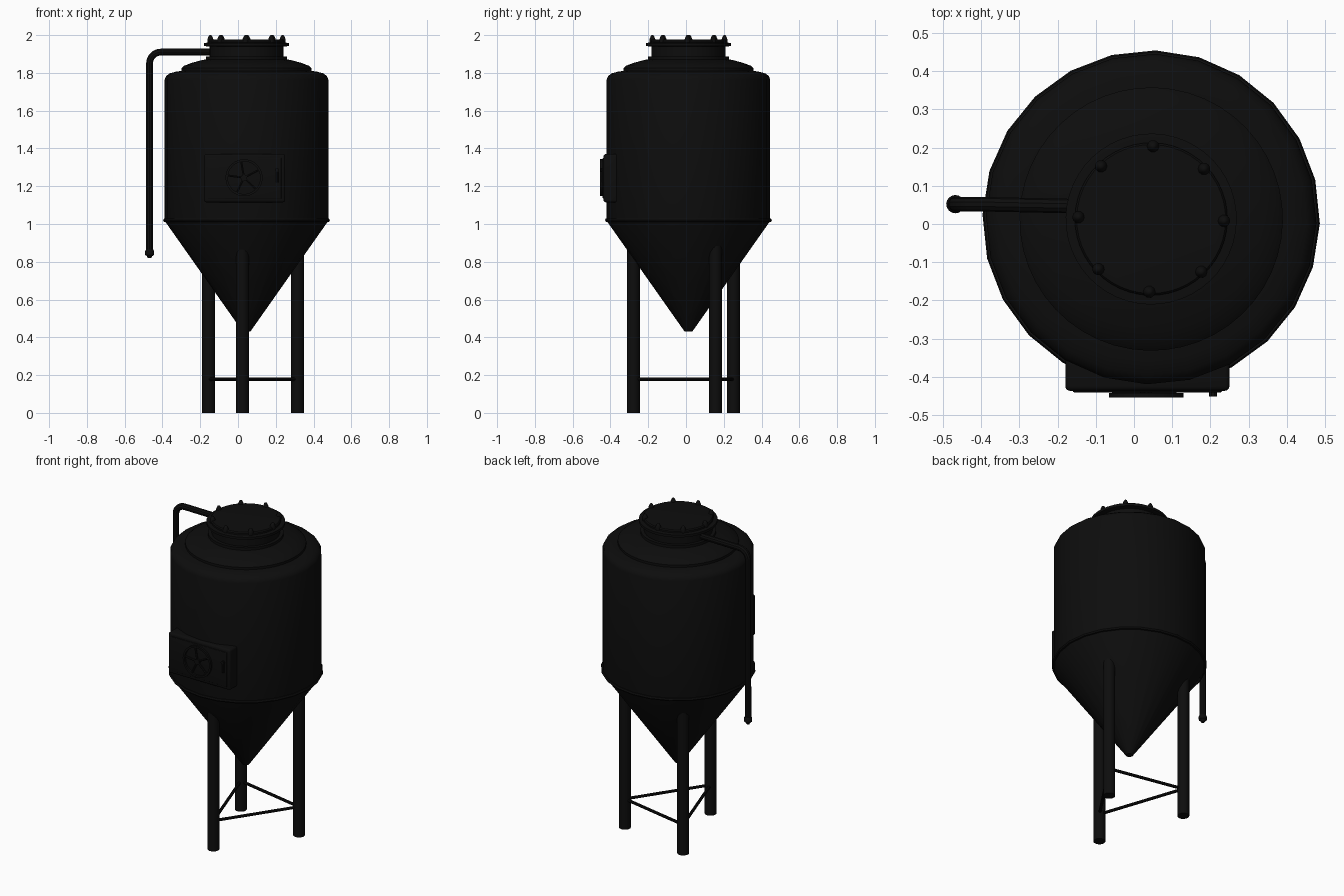
import bpy, bmesh
from math import pi, sin, cos, radians
from mathutils import Vector

if "Cube" in bpy.data.objects:
    bpy.data.objects.remove(bpy.data.objects["Cube"])

CX, CY = 0.045, 0.013   # tank axis
TURN = radians(-1.5)

black = bpy.data.materials.new("black_metal")
black.diffuse_color = (0.004, 0.004, 0.004, 1)
black.use_nodes = True
black.node_tree.nodes["Principled BSDF"].inputs["Base Color"].default_value = black.diffuse_color


def finish(obj, angle=35):
    obj.data.materials.append(black)
    bpy.ops.object.select_all(action='DESELECT')
    obj.select_set(True)
    bpy.context.view_layer.objects.active = obj
    bpy.ops.object.shade_smooth_by_angle(angle=radians(angle))
    return obj


def from_bmesh(name, bm):
    bmesh.ops.recalc_face_normals(bm, faces=bm.faces)
    mesh = bpy.data.meshes.new(name)
    bm.to_mesh(mesh)
    bm.free()
    obj = bpy.data.objects.new(name, mesh)
    bpy.context.collection.objects.link(obj)
    return finish(obj)


def lathe(name, profile, x=CX, y=CY, sides=24):
    """Turned solid from (radius, z) pairs, capped at both ends."""
    bm = bmesh.new()
    rings = [[bm.verts.new((x + r * cos(TURN + 2 * pi * i / sides),
                            y + r * sin(TURN + 2 * pi * i / sides), z))
              for i in range(sides)] for r, z in profile]
    for a, b in zip(rings, rings[1:]):
        for i in range(sides):
            j = (i + 1) % sides
            bm.faces.new((a[i], a[j], b[j], b[i]))
    bm.faces.new(rings[0])
    bm.faces.new(rings[-1])
    return from_bmesh(name, bm)


def tube(name, points, radius, res=3):
    """Round bar swept along points."""
    curve = bpy.data.curves.new(name, 'CURVE')
    curve.dimensions = '3D'
    curve.bevel_depth = radius
    curve.bevel_resolution = res
    curve.use_fill_caps = True
    spline = curve.splines.new('POLY')
    spline.points.add(len(points) - 1)
    for p, co in zip(spline.points, points):
        p.co = (*co, 1)
    obj = bpy.data.objects.new(name, curve)
    bpy.context.collection.objects.link(obj)
    bpy.ops.object.select_all(action='DESELECT')
    obj.select_set(True)
    bpy.context.view_layer.objects.active = obj
    bpy.ops.object.convert(target='MESH')
    return finish(bpy.context.object)


def box(name, lo, hi, bevel):
    bm = bmesh.new()
    bmesh.ops.create_cube(bm, size=1)
    lo, hi = Vector(lo), Vector(hi)
    for v in bm.verts:
        v.co = (lo + hi) / 2 + v.co * (hi - lo)
    bmesh.ops.bevel(bm, geom=bm.edges[:], offset=bevel, segments=3,
                    profile=0.5, affect='EDGES')
    return from_bmesh(name, bm)


# Tank: cone, cylinder wall and rounded shoulder
lathe("tank_body", [(0.02, 0.43), (0.43, 1.012), (0.433, 1.03), (0.433, 1.765),
                    (0.426, 1.783), (0.408, 1.797), (0.375, 1.806), (0.335, 1.812)])
lathe("tank_rim", [(0.425, 1.01), (0.438, 1.012), (0.442, 1.02),
                   (0.438, 1.028), (0.425, 1.03)])

# Domed top cap, neck and lid
lathe("top_cap", [(0.345, 1.80), (0.345, 1.825), (0.33, 1.838), (0.29, 1.853),
                  (0.235, 1.868), (0.19, 1.876)], sides=48)
lathe("neck_base_flange", [(0.215, 1.865), (0.215, 1.888), (0.19, 1.888)], sides=48)
lathe("neck", [(0.195, 1.87), (0.195, 1.95)], sides=48)
lathe("lid_flange", [(0.21, 1.94), (0.224, 1.943), (0.224, 1.958), (0.21, 1.96)], sides=48)
lathe("lid", [(0.2, 1.955), (0.2, 1.97), (0.195, 1.977), (0.18, 1.978)], sides=48)
for i in range(8):
    a = TURN + i * pi / 4
    lathe("lid_bolt", [(0.016, 1.96), (0.016, 1.978), (0.012, 1.988), (0.008, 1.997), (0.003, 2.0)],
          CX + 0.191 * cos(a), CY + 0.191 * sin(a), 10)

# Legs with a triangle of braces
legs = [(0.024, -0.278), (0.315, 0.156), (-0.156, 0.251)]
for i, (x, y) in enumerate(legs):
    lathe("leg", [(0.034, 0), (0.034, 0.93)], x, y, 20)
    tube("leg_brace", [(x, y, 0.178), (*legs[(i + 1) % 3], 0.178)], 0.009, 2)

# Vent pipe: out of the neck, round a bend, down the side
bend = [(-0.408 - 0.06 * sin(t), 0.052, 1.85 + 0.06 * cos(t))
        for t in (k * pi / 16 for k in range(9))]
tube("vent_pipe", [(-0.12, 0.046, 1.91)] + bend + [(-0.468, 0.052, 0.85)], 0.019)
lathe("pipe_nozzle", [(0.009, 0.819), (0.014, 0.83), (0.023, 0.836),
                      (0.024, 0.855), (0.019, 0.865)], -0.468, 0.052, 16)

# Access door on the front
box("door", (-0.18, -0.437, 1.115), (0.25, -0.34, 1.37), 0.012)
box("door_panel", (-0.16, -0.441, 1.135), (0.23, -0.43, 1.35), 0.003)

# Door wheel: flat ring, five spokes and hub
WX, WZ = 0.032, 1.245
ring_pts = []
bm = bmesh.new()
for i in range(36):
    a = 2 * pi * i / 36
    ring_pts.append([bm.verts.new((WX + r * cos(a), y, WZ + r * sin(a)))
                     for r, y in ((0.086, -0.443), (0.098, -0.443), (0.098, -0.455), (0.086, -0.455))])
for i in range(36):
    p, q = ring_pts[i], ring_pts[(i + 1) % 36]
    for k in range(4):
        bm.faces.new((p[k], p[(k + 1) % 4], q[(k + 1) % 4], q[k]))
from_bmesh("door_wheel", bm)
for i in range(5):
    a = radians(100) + 2 * pi * i / 5
    tube("wheel_spoke", [(WX, -0.448, WZ),
                         (WX + 0.09 * cos(a), -0.448, WZ + 0.09 * sin(a))], 0.006, 1)
tube("wheel_hub", [(WX, -0.42, WZ), (WX, -0.455, WZ)], 0.017)

# Door handle
tube("door_handle", [(0.207, -0.43, 1.285), (0.207, -0.452, 1.285)], 0.011)
tube("handle_grip", [(0.207, -0.442, 1.285), (0.207, -0.442, 1.22)], 0.007)
